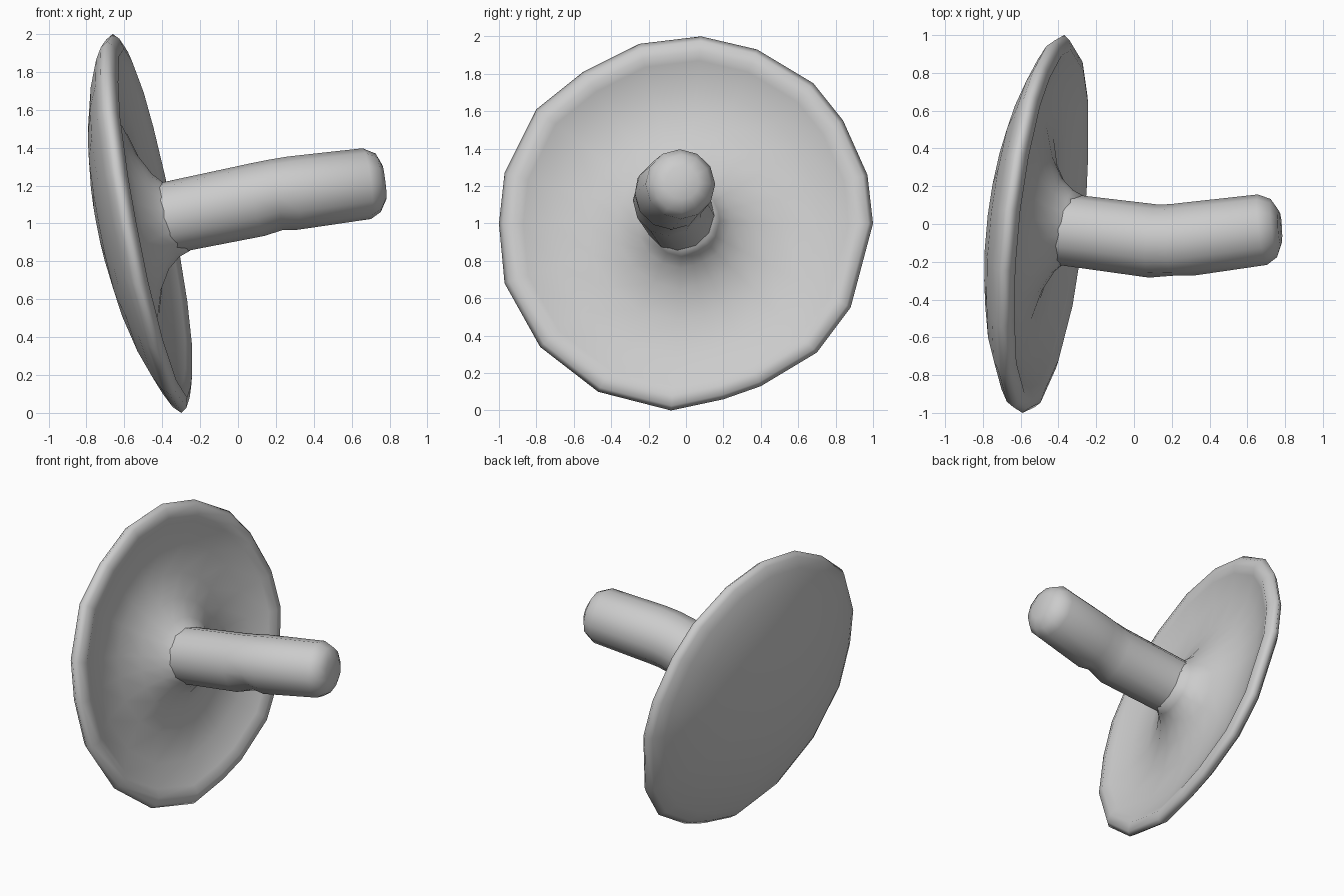
import bpy, bmesh, math
from mathutils import Vector

if "Cube" in bpy.data.objects:
    bpy.data.objects.remove(bpy.data.objects["Cube"])


def loft(name, rings, angle):
    """Skin a list of equal-sized rings and close both ends with a fan."""
    bm = bmesh.new()
    vr = [[bm.verts.new(p) for p in ring] for ring in rings]
    n = len(vr[0])
    for a, b in zip(vr, vr[1:]):
        for i in range(n):
            j = (i + 1) % n
            bm.faces.new((a[i], a[j], b[j], b[i]))
    for ring in (vr[0], vr[-1]):
        face = bm.faces.new(ring)
        bmesh.ops.poke(bm, faces=[face])
    bmesh.ops.recalc_face_normals(bm, faces=bm.faces)
    me = bpy.data.meshes.new(name)
    bm.to_mesh(me)
    bm.free()
    ob = bpy.data.objects.new(name, me)
    bpy.context.collection.objects.link(ob)
    bpy.ops.object.select_all(action='DESELECT')
    ob.select_set(True)
    bpy.context.view_layer.objects.active = ob
    bpy.ops.object.shade_smooth_by_angle(angle=math.radians(angle))
    return ob


# Cap: uneven round rim (y, z) swept through a profile on a tilted plane
rim = [(.08, 2), (-.25, 1.96), (-.55, 1.81), (-.8, 1.61), (-.97, 1.27), (-1, 1),
       (-.97, .68), (-.78, .34), (-.47, .1), (-.08, 0), (.2, .06), (.4, .13),
       (.7, .31), (.88, .55), (1, 1), (.97, 1.26), (.84, 1.55), (.68, 1.75), (.38, 1.93)]
# (radius factor, height above the rim plane): dome, rim lip, then underside
profile = [(.08, -.245), (.3, -.235), (.55, -.195), (.75, -.14), (.9, -.08), (.97, -.04),
           (1, 0), (.975, .03), (.92, .045), (.87, .02), (.72, -.03), (.52, -.04),
           (.36, .01), (.25, .075), (.19, .14), (.16, .2)]
stem_root = Vector((-.015, 1.02))


def cap_ring(r, h):
    pts = []
    for y, z in rim:
        k = max(0, 1 - r / .6) if h > -.05 else 0     # drift towards the stem
        y2 = y * r + stem_root.x * k
        z2 = 1 + (z - 1) * r + (stem_root.y - 1) * k
        pts.append((-.48 - .19 * (z2 - 1) + .11 * y2 + h, y2, z2))
    return pts


loft("mushroom_cap", [cap_ring(r, h) for r, h in profile], 80)

# Stem: bent tube with a slight pinch at the bend and a rounded end
path = [((-.58, 0, .99), .2), ((-.365, -.03, 1.03), .19), ((.1, -.09, 1.125), .195),
        ((.2, -.09, 1.145), .195), ((.29, -.08, 1.16), .195), ((.68, -.03, 1.21), .188),
        ((.74, -.022, 1.214), .155), ((.773, -.02, 1.218), .09)]
rings = []
SIDES = 12
for k, (c, r) in enumerate(path):
    c = Vector(c)
    a = Vector(path[max(k - 1, 0)][0])
    b = Vector(path[min(k + 1, len(path) - 1)][0])
    axis = (b - a).normalized()
    side = Vector((0, 0, 1)).cross(axis).normalized()
    up = axis.cross(side)
    ring = []
    for i in range(SIDES):
        t = math.tau * i / SIDES
        s = r
        if k == 3:                                     # pinch on the lower front
            s *= 1 - .16 * max(0, math.cos(t - math.radians(225))) ** 3
        ring.append(c + side * s * math.cos(t) + up * s * math.sin(t))
    rings.append(ring)
loft("mushroom_stem", rings, 80)
